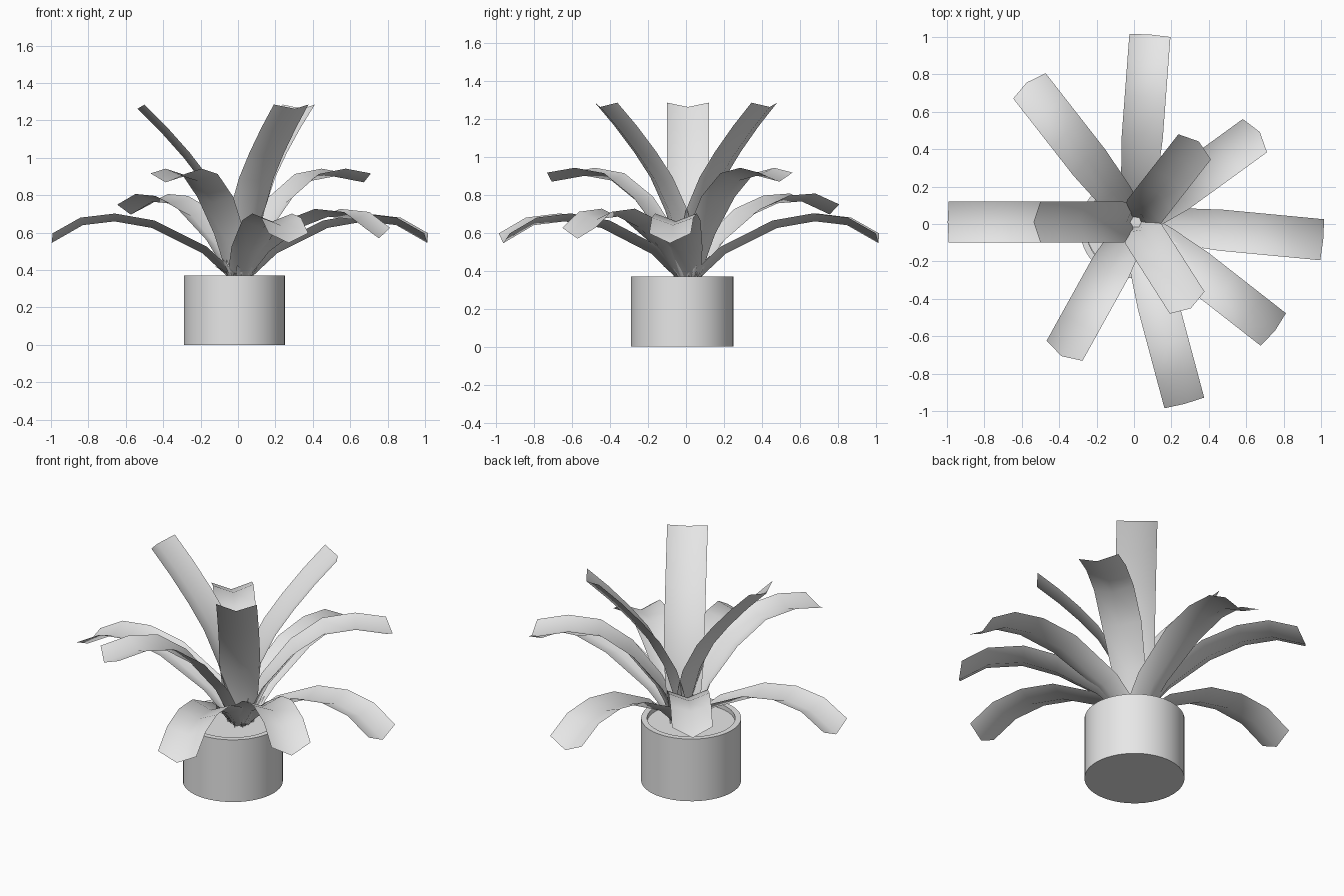
import bpy
import bmesh
import random
from math import cos, sin, radians, tau, pi
from mathutils import Vector

cube = bpy.data.objects.get("Cube")
if cube:
    bpy.data.objects.remove(cube, do_unlink=True)

random.seed(4)
POT_CENTRE = Vector((-0.02, -0.02, 0))
PLANT_CENTRE = Vector((0.01, 0.01, 0))

grey = bpy.data.materials.new("pale_grey")
grey.use_nodes = True
grey.diffuse_color = (0.8, 0.8, 0.8, 1)
grey.node_tree.nodes["Principled BSDF"].inputs["Base Color"].default_value = (0.8, 0.8, 0.8, 1)


def make_object(name, bm, location):
    mesh = bpy.data.meshes.new(name)
    bm.to_mesh(mesh)
    bm.free()
    mesh.materials.append(grey)
    mesh.shade_smooth()
    obj = bpy.data.objects.new(name, mesh)
    obj.location = location
    bpy.context.collection.objects.link(obj)
    return obj


def lathe(name, profile, sides=48):
    """Spin an (r, z) profile that starts and ends on the axis."""
    bm = bmesh.new()
    rings = []
    for r, z in profile:
        count = sides if r > 0 else 1
        rings.append([bm.verts.new((r * cos(tau * i / sides), r * sin(tau * i / sides), z))
                      for i in range(count)])
    for a, b in zip(rings, rings[1:]):
        for i in range(sides):
            j = (i + 1) % sides
            corners = [a[i % len(a)], a[j % len(a)], b[j % len(b)], b[i % len(b)]]
            bm.faces.new(list(dict.fromkeys(corners)))
    obj = make_object(name, bm, POT_CENTRE)
    bpy.ops.object.select_all(action='DESELECT')
    obj.select_set(True)
    bpy.context.view_layer.objects.active = obj
    bpy.ops.object.shade_smooth_by_angle(angle=radians(40))
    return obj


def blade(bm, path, angle, half_width, fold, point):
    """Sweep a shallow V section along an (r, z) path heading outwards at an angle."""
    out = Vector((cos(angle), sin(angle), 0))
    side = Vector((-sin(angle), cos(angle), 0))
    up = Vector((0, 0, 1))
    spine = [out * r + up * z for r, z in path]
    rows = []
    last = len(spine) - 1
    for i, p in enumerate(spine):
        along = (spine[min(i + 1, last)] - spine[max(i - 1, 0)]).normalized()
        normal = along.cross(side)
        if normal.dot(up) < 0:
            normal.negate()
        w = half_width * min(1, 0.65 + 0.2 * i)
        middle = p + along * point if i == last else p
        rows.append([bm.verts.new(v) for v in
                     (p + side * w + normal * fold, middle, p - side * w + normal * fold)])
    for a, b in zip(rows, rows[1:]):
        for k in (0, 1):
            bm.faces.new((a[k], a[k + 1], b[k + 1], b[k]))


# Pot with a thick rim, and the soil inside it
lathe("pot", [(0, 0), (0.27, 0), (0.27, 0.37), (0.238, 0.37), (0.238, 0.3), (0, 0.3)])
lathe("soil", [(0, 0.31), (0.237, 0.31), (0.237, 0.345), (0, 0.345)])

# Leaf tiers: spine path, tip point and headings in degrees
tiers = {
    "low_leaf": ([(0.04, 0.34), (0.2, 0.49), (0.47, 0.625), (0.67, 0.66), (0.84, 0.64), (0.98, 0.56)],
                 0.03, [180, -5.4, 85.7, -75]),
    "front_middle_leaf": ([(0.04, 0.34), (0.2, 0.5), (0.42, 0.63), (0.6, 0.685), (0.78, 0.67), (0.91, 0.59)],
                          0.04, [-38]),
    "back_middle_leaf": ([(0.04, 0.34), (0.2, 0.53), (0.42, 0.69), (0.6, 0.755), (0.76, 0.765), (0.91, 0.71)],
                         0.04, [128]),
    "upper_leaf": ([(0.04, 0.34), (0.15, 0.57), (0.3, 0.76), (0.46, 0.875), (0.62, 0.9), (0.78, 0.875)],
                   0.04, [36, 241]),
    "tall_leaf": ([(0.03, 0.34), (0.05, 0.5), (0.11, 0.7), (0.2, 0.87), (0.3, 1.0), (0.42, 1.135), (0.54, 1.255)],
                  0.01, [180, 52, -57.5]),
}
for tier, (path, point, headings) in tiers.items():
    for n, heading in enumerate(headings):
        bm = bmesh.new()
        blade(bm, path, radians(heading), 0.11, 0.042, point)
        make_object(f"{tier}_{n + 1}", bm, PLANT_CENTRE)

# Small ragged shoots round the base of the leaves
bm = bmesh.new()
for i in range(14):
    reach, height = random.uniform(0.09, 0.13), random.uniform(0.4, 0.47)
    blade(bm, [(0.05, 0.34), (0.08, 0.38), (reach, height)],
          tau * i / 14 + random.uniform(-0.15, 0.15), 0.012, 0.004, 0.03)
make_object("base_shoots", bm, PLANT_CENTRE)
